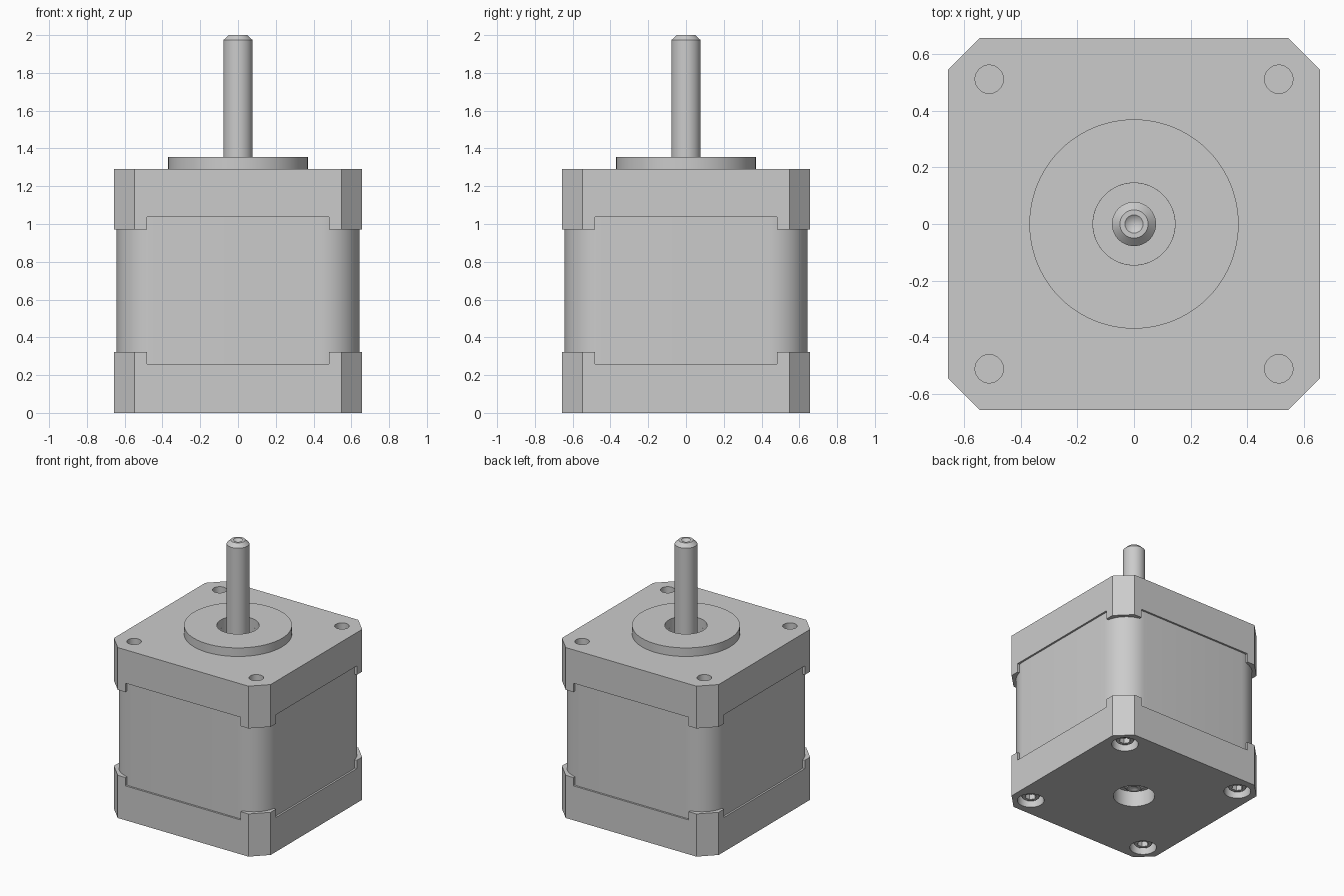
import bpy, bmesh, math

cube = bpy.data.objects.get("Cube")
if cube:
    bpy.data.objects.remove(cube, do_unlink=True)

metal = bpy.data.materials.new("grey_metal")
metal.use_nodes = True
GREY = (0.6, 0.6, 0.6, 1)
metal.diffuse_color = GREY
metal.node_tree.nodes["Principled BSDF"].inputs["Base Color"].default_value = GREY

HALF, CHAMFER, SLOT, BOLT, BORE = 0.657, 0.547, 0.483, 0.512, 0.145
CORNERS = [(sx, sy) for sx in (-1, 1) for sy in (-1, 1)]


def activate(obj):
    bpy.ops.object.select_all(action="DESELECT")
    obj.select_set(True)
    bpy.context.view_layer.objects.active = obj


def smooth(obj):
    activate(obj)
    bpy.ops.object.shade_smooth_by_angle(angle=math.radians(30))


def finish(name, bm):
    bmesh.ops.recalc_face_normals(bm, faces=bm.faces)
    mesh = bpy.data.meshes.new(name)
    bm.to_mesh(mesh)
    bm.free()
    obj = bpy.data.objects.new(name, mesh)
    bpy.context.collection.objects.link(obj)
    mesh.materials.append(metal)
    return obj


def prism(name, outline, z0, z1):
    """Extrude an outline in the ground plane from z0 to z1."""
    bm = bmesh.new()
    face = bm.faces.new([bm.verts.new((x, y, z0)) for x, y in outline])
    ext = bmesh.ops.extrude_face_region(bm, geom=[face])
    for v in ext["geom"]:
        if isinstance(v, bmesh.types.BMVert):
            v.co.z = z1
    return finish(name, bm)


def circle(r, n=48, cx=0, cy=0):
    return [(cx + r * math.cos(math.tau * i / n), cy + r * math.sin(math.tau * i / n))
            for i in range(n)]


def box(w, d):
    return [(-w, -d), (w, -d), (w, d), (-w, d)]


def lathe(name, profile, n=48, x=0, y=0, closed=False):
    """Spin an (r, z) profile around the vertical axis."""
    bm = bmesh.new()
    verts = [bm.verts.new((r, 0, z)) for r, z in profile]
    pairs = list(zip(verts, verts[1:] + verts[:1] if closed else verts[1:]))
    edges = [bm.edges.new(p) for p in pairs]
    bmesh.ops.spin(bm, geom=verts + edges, axis=(0, 0, 1), cent=(0, 0, 0),
                   angle=math.tau, steps=n, use_duplicate=False)
    bmesh.ops.remove_doubles(bm, verts=bm.verts, dist=1e-5)
    obj = finish(name, bm)
    obj.location = (x, y, 0)
    smooth(obj)
    return obj


def cut(obj, cutters):
    for c in cutters:
        c.hide_render = True
        mod = obj.modifiers.new("cut", "BOOLEAN")
        mod.operation, mod.solver, mod.object = "DIFFERENCE", "EXACT", c
        activate(obj)
        bpy.ops.object.modifier_apply(modifier=mod.name)
        bpy.data.objects.remove(c, do_unlink=True)
    smooth(obj)


def end_cap(name, z0, z1, slot0, slot1, holes):
    """Chamfered plate with four corner legs, bored by (r, x, y, z0, z1) holes."""
    h, c = HALF, CHAMFER
    octagon = [(-c, -h), (c, -h), (h, -c), (h, c), (c, h), (-c, h), (-h, c), (-h, -c)]
    cap = prism(name, octagon, z0, z1)
    cutters = [prism("slot_cutter", box(w, d), slot0, slot1)
               for w, d in ((SLOT, 1), (1, SLOT))]
    cutters += [prism("hole_cutter", circle(r, 48, x, y), a, b) for r, x, y, a, b in holes]
    cut(cap, cutters)


# Rounded square winding housing
R, B = 0.2, 0.643
outline = []
for k, (sx, sy) in enumerate([(1, 1), (-1, 1), (-1, -1), (1, -1)]):
    for i in range(13):
        a = math.pi / 2 * (k + i / 12)
        outline.append((sx * (B - R) + R * math.cos(a), sy * (B - R) + R * math.sin(a)))
smooth(prism("body", outline, 0.2, 1.1))

# End caps with bolt holes and shaft bores
end_cap("top_cap", 0.97, 1.29, 0.9, 1.037,
        [(0.05, sx * BOLT, sy * BOLT, 1.14, 1.4) for sx, sy in CORNERS]
        + [(BORE, 0, 0, 1.2, 1.4)])
end_cap("bottom_cap", 0, 0.323, 0.26, 0.4,
        [(0.093, sx * BOLT, sy * BOLT, -0.1, 0.11) for sx, sy in CORNERS]
        + [(BORE, 0, 0, -0.1, 0.12)])

# Pilot ring on the top face
lathe("pilot_ring", [(BORE, 1.285), (0.37, 1.285), (0.37, 1.355), (BORE, 1.355)],
      96, closed=True)

# Shaft with chamfered ends and centre-drilled recesses
lathe("shaft", [(0, 0.08), (0.03, 0.06), (0.05, 0.06), (0.078, 0.085),
                (0.078, 1.973), (0.05, 2), (0.032, 2), (0, 1.975)])

# Recessed socket screws in the bottom cap
for sx, sy in CORNERS:
    place = ("front" if sy < 0 else "back") + ("_left" if sx > 0 else "_right")
    screw = lathe("screw_" + place, [(0, 0.115), (0.07, 0.115), (0.07, 0.045),
                                     (0.06, 0.03), (0, 0.03)],
                  32, sx * BOLT, sy * BOLT)
    cut(screw, [prism("socket_cutter", circle(0.04, 6, sx * BOLT, sy * BOLT), -0.1, 0.07)])
